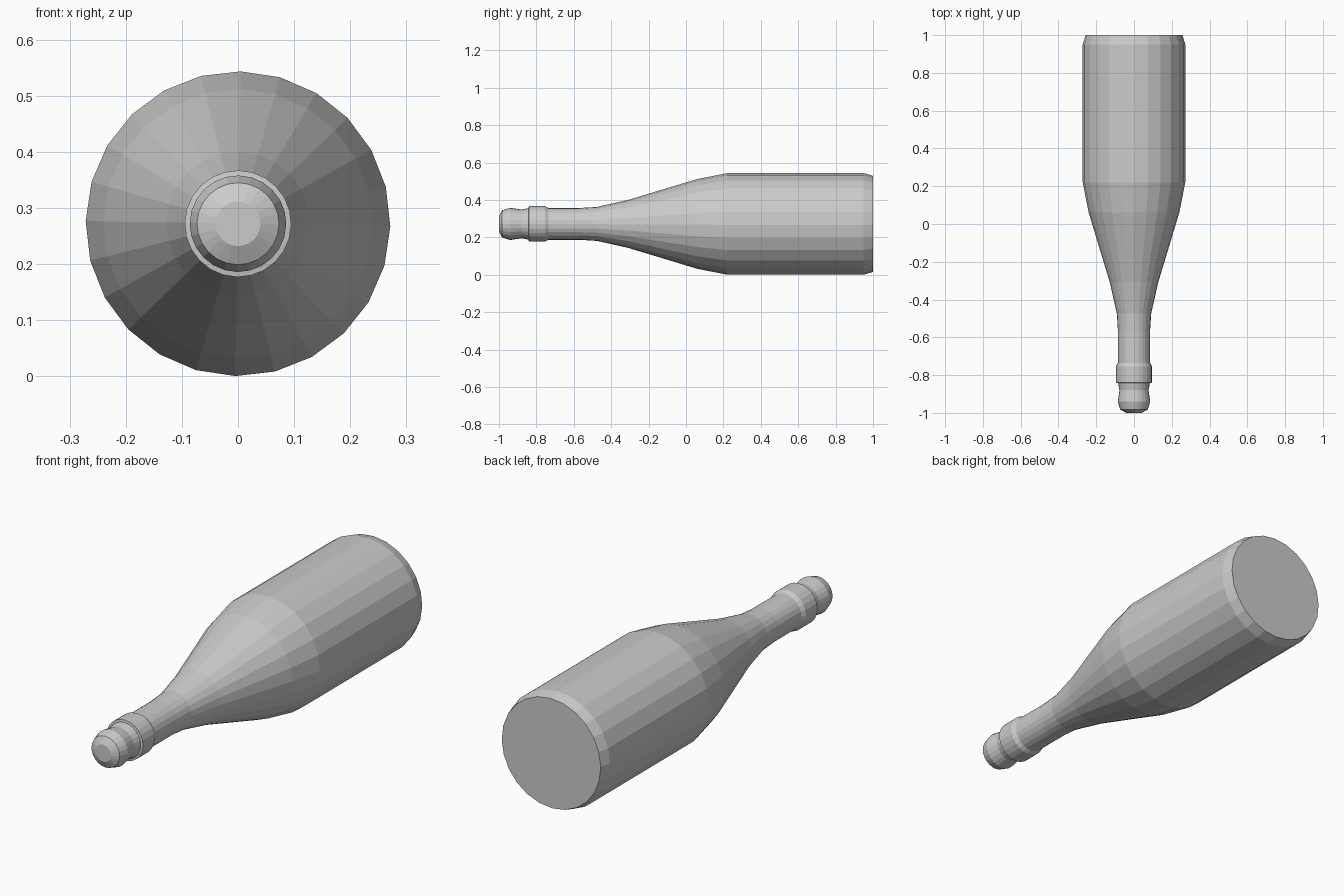
import bpy, bmesh, math

if "Cube" in bpy.data.objects:
    bpy.data.objects.remove(bpy.data.objects["Cube"])

SIDES = 24
AXIS_Z = 0.272
TWIST = math.radians(1)

# Bottle silhouette from the mouth to the base: (y, radius)
PROFILE = [
    (-1.00, 0.040), (-0.983, 0.073), (-0.94, 0.086), (-0.88, 0.077),
    (-0.842, 0.084), (-0.84, 0.095), (-0.755, 0.095), (-0.735, 0.085),
    (-0.57, 0.085), (-0.475, 0.091), (-0.31, 0.128), (0.06, 0.240),
    (0.22, 0.2715), (0.95, 0.2715), (1.00, 0.257),
]


def lathe(name, profile):
    """Revolve a profile around the lying bottle's y axis, with capped ends."""
    bm = bmesh.new()
    rings = []
    for y, r in profile:
        ring = []
        for i in range(SIDES):
            a = TWIST + 2 * math.pi * i / SIDES
            ring.append(bm.verts.new((r * math.sin(a), y, AXIS_Z + r * math.cos(a))))
        rings.append(ring)
    for a, b in zip(rings, rings[1:]):
        for i in range(SIDES):
            j = (i + 1) % SIDES
            bm.faces.new((a[i], a[j], b[j], b[i]))
    bm.faces.new(rings[0])
    bm.faces.new(rings[-1])
    bmesh.ops.recalc_face_normals(bm, faces=bm.faces)
    mesh = bpy.data.meshes.new(name)
    bm.to_mesh(mesh)
    bm.free()
    obj = bpy.data.objects.new(name, mesh)
    bpy.context.collection.objects.link(obj)
    return obj


# Flat-shaded bottle with its collar and rounded mouth
lathe("bottle", PROFILE)
